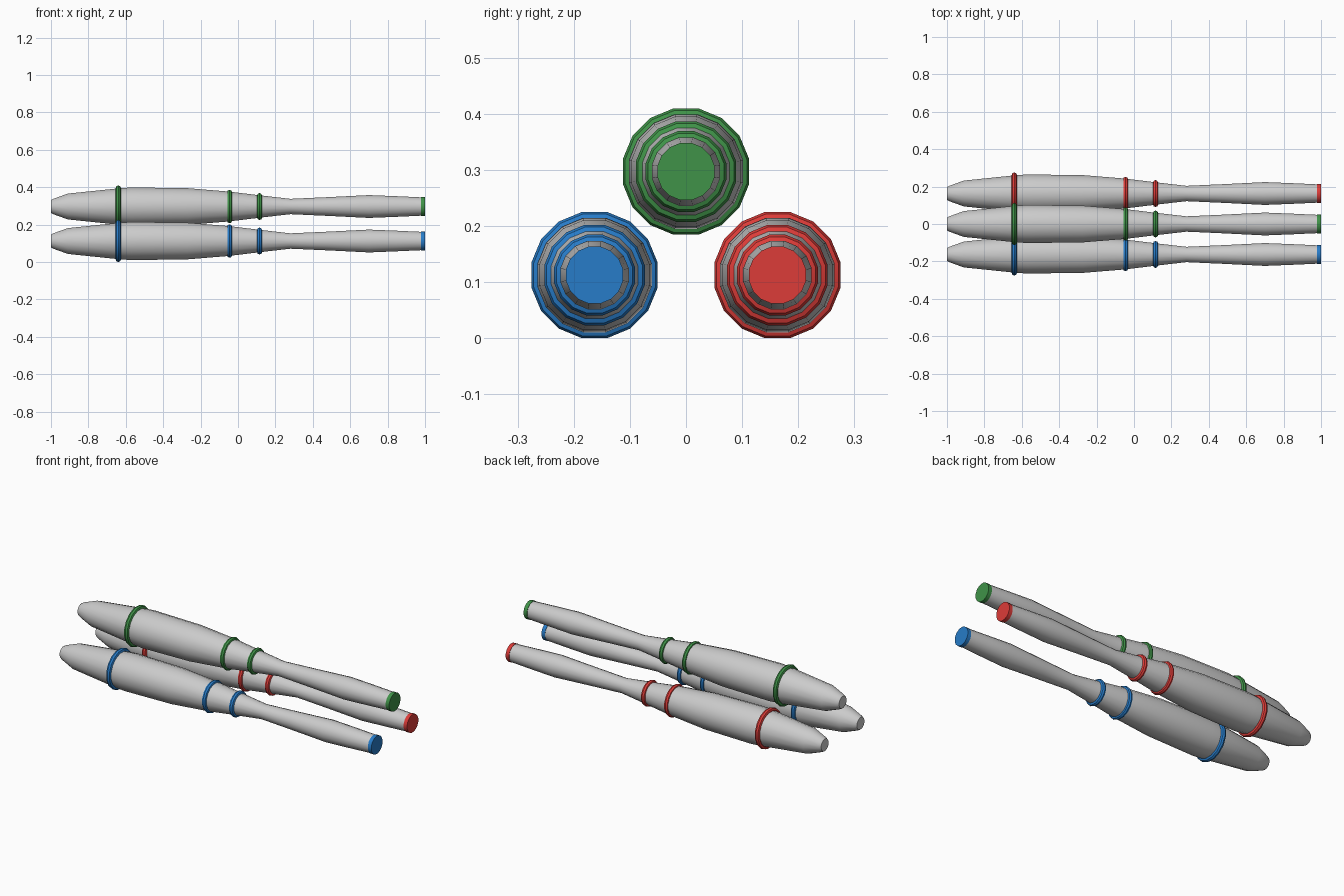
import bpy, bmesh, math

if "Cube" in bpy.data.objects:
    bpy.data.objects.remove(bpy.data.objects["Cube"])

SIDES = 16
FLAT = 1 / math.cos(math.pi / SIDES)  # widen so the flats reach the measured radius


def lathe(name, profile, center, closed=False, color=None):
    """Spin (x, radius) points round a line parallel to x."""
    bm = bmesh.new()
    loops = []
    for x, r in profile:
        loop = []
        for i in range(SIDES):
            a = 2 * math.pi * (i + 0.5) / SIDES
            loop.append(bm.verts.new((x, r * FLAT * math.cos(a), r * FLAT * math.sin(a))))
        loops.append(loop)
    pairs = list(zip(loops, loops[1:]))
    if closed:
        pairs.append((loops[-1], loops[0]))
    else:
        bm.faces.new(loops[0])
        bm.faces.new(loops[-1])
    for a, b in pairs:
        for i in range(SIDES):
            j = (i + 1) % SIDES
            bm.faces.new((a[i], a[j], b[j], b[i]))
    bmesh.ops.recalc_face_normals(bm, faces=bm.faces)
    mesh = bpy.data.meshes.new(name)
    bm.to_mesh(mesh)
    bm.free()
    obj = bpy.data.objects.new(name, mesh)
    bpy.context.collection.objects.link(obj)
    obj.location = (0, center[0], center[1])
    if color:
        mesh.materials.append(color)
    bpy.ops.object.select_all(action='DESELECT')
    obj.select_set(True)
    bpy.context.view_layer.objects.active = obj
    bpy.ops.object.shade_smooth_by_angle(angle=math.radians(32))
    return obj


body = [(-1, 0.034), (-0.985, 0.042), (-0.91, 0.069), (-0.64, 0.097), (-0.57, 0.102),
        (-0.27, 0.098), (-0.05, 0.080), (0.115, 0.060), (0.28, 0.041),
        (0.48, 0.050), (0.70, 0.061), (0.85, 0.055), (0.98, 0.049)]
cap = [(0.978, 0.051), (1.0, 0.051)]
rings = [(-0.64, 0.1125), (-0.045, 0.0895), (0.115, 0.072)]  # x, outer radius
TUBE = 0.014

clubs = [("blue", (0.02, 0.20, 0.58), (-0.163, 0.1125)),
         ("red", (0.72, 0.045, 0.04), (0.163, 0.1125)),
         ("green", (0.05, 0.29, 0.065), (0, 0.297))]

for label, rgb, center in clubs:
    mat = bpy.data.materials.new(label + "_trim")
    mat.diffuse_color = (*rgb, 1)
    mat.use_nodes = True
    mat.node_tree.nodes["Principled BSDF"].inputs["Base Color"].default_value = mat.diffuse_color
    # grey club body and coloured handle cap
    lathe(label + "_club_body", body, center)
    lathe(label + "_handle_cap", cap, center, color=mat)
    # rounded bands
    for n, (x, outer) in enumerate(rings):
        section = [(x + TUBE * math.cos(k * math.pi / 4), outer - TUBE + TUBE * math.sin(k * math.pi / 4))
                   for k in range(8)]
        band = lathe(f"{label}_band_{n + 1}", section, center, closed=True, color=mat)
        band.data.shade_smooth()
